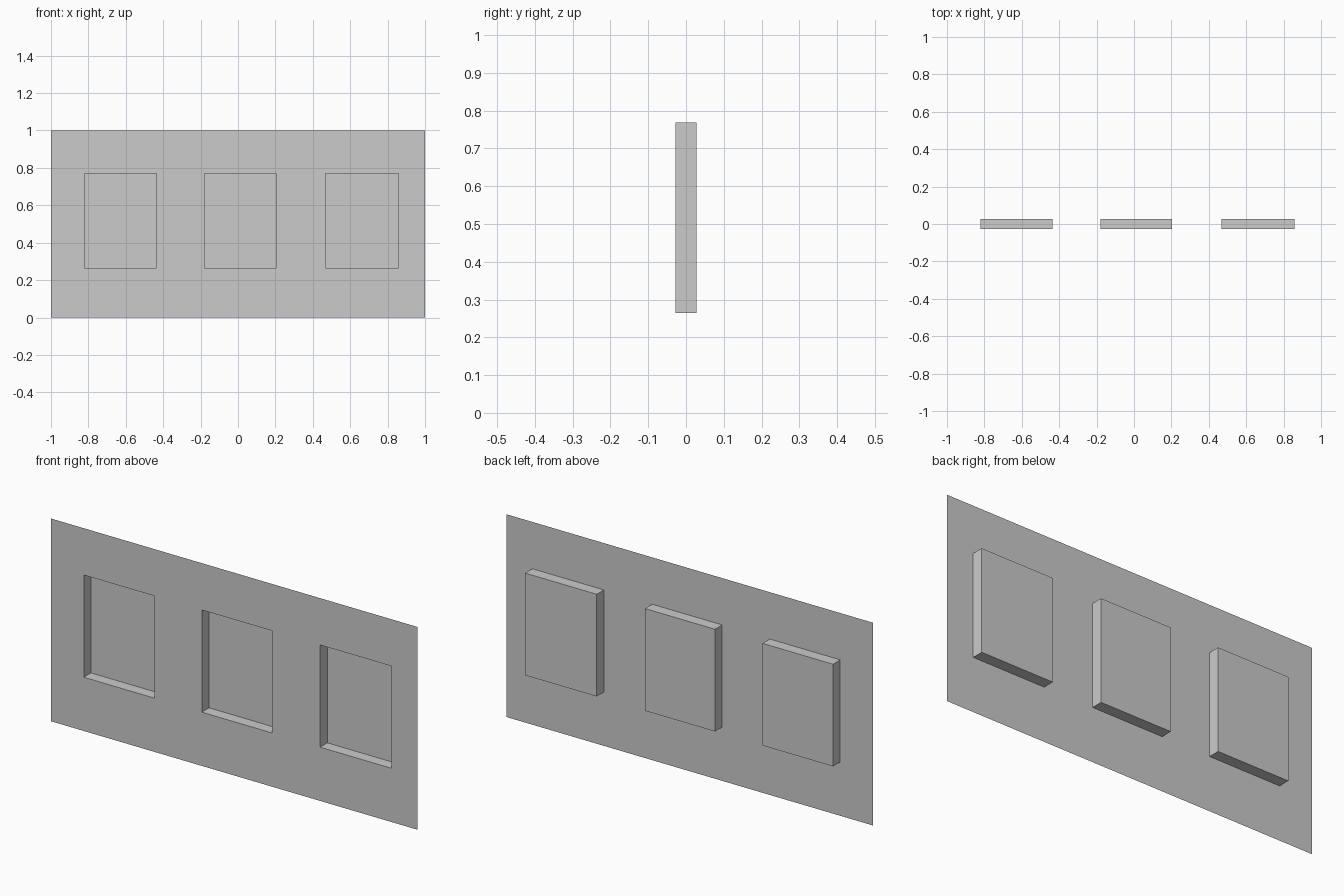
import bpy
import bmesh

if "Cube" in bpy.data.objects:
    bpy.data.objects.remove(bpy.data.objects["Cube"])

FRONT, BACK = -0.028, 0.028
WINDOWS = [(-0.822, -0.437), (-0.178, 0.204), (0.468, 0.858)]
SILL, HEAD = 0.265, 0.769

# Wall sheet, split along the window edges
xs = [-1.0] + [x for pair in WINDOWS for x in pair] + [1.0]
zs = [0.0, SILL, HEAD, 1.0]
bm = bmesh.new()
grid = [[bm.verts.new((x, FRONT, z)) for x in xs] for z in zs]
niches = []
for r in range(len(zs) - 1):
    for c in range(len(xs) - 1):
        face = bm.faces.new((grid[r][c], grid[r][c + 1],
                             grid[r + 1][c + 1], grid[r + 1][c]))
        if r == 1 and c % 2 == 1:
            niches.append(face)

# Window niches pushed back from the wall
pushed = bmesh.ops.extrude_discrete_faces(bm, faces=niches)["faces"]
for face in pushed:
    for v in face.verts:
        v.co.y = BACK

mesh = bpy.data.meshes.new("wall_with_window_niches")
bm.to_mesh(mesh)
bm.free()
wall = bpy.data.objects.new("wall_with_window_niches", mesh)
bpy.context.collection.objects.link(wall)
